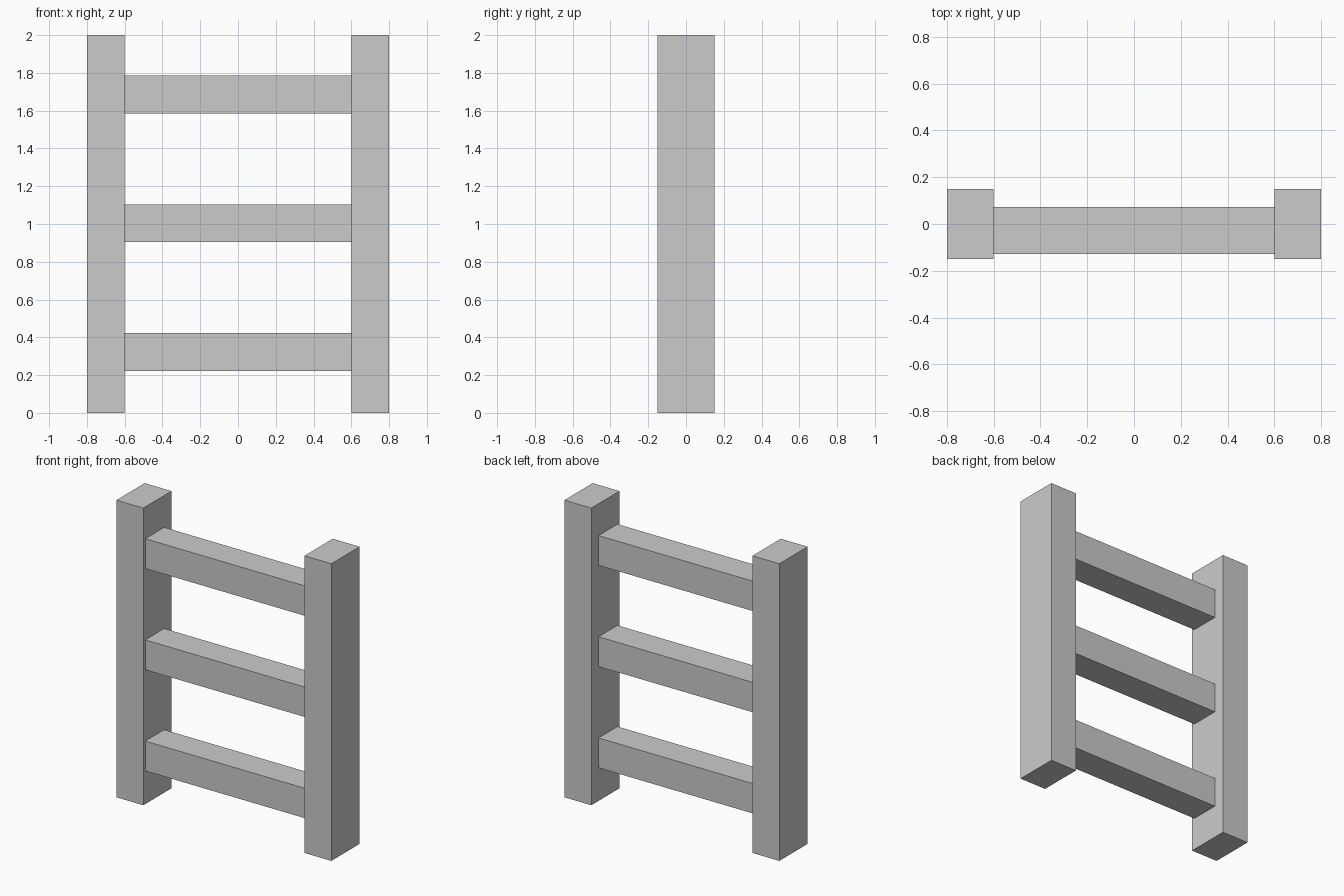
import bpy

if "Cube" in bpy.data.objects:
    bpy.data.objects.remove(bpy.data.objects["Cube"])


def box(name, center, size):
    bpy.ops.mesh.primitive_cube_add(size=1, location=center)
    ob = bpy.context.object
    ob.name = name
    ob.scale = size
    bpy.ops.object.transform_apply(location=False, rotation=False, scale=True)
    return ob


# Upright side rails
for side, sx in (("left", -1), ("right", 1)):
    box(f"{side}_rail", (sx * 0.7, 0, 1.0), (0.2, 0.3, 2.0))

# Evenly spaced rungs, set slightly towards the front
for i in range(3):
    box(f"rung_{i + 1}", (0, -0.028, 0.323 + i * 0.681), (1.204, 0.201, 0.201))
